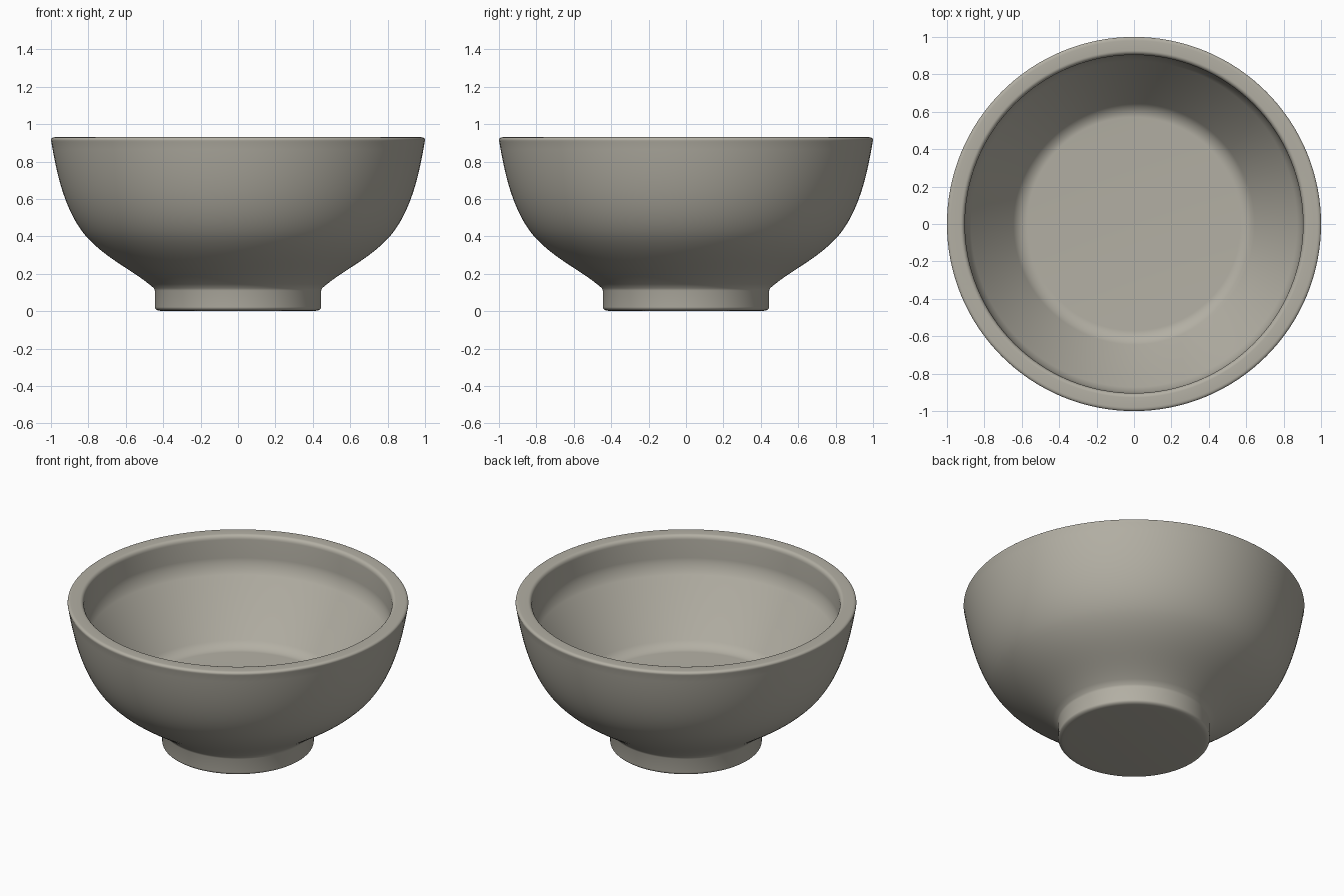
import bpy
import bmesh
from math import tau
from mathutils import Vector
from mathutils.geometry import interpolate_bezier

cube = bpy.data.objects.get("Cube")
if cube:
    bpy.data.objects.remove(cube, do_unlink=True)

SEGMENTS = 128

# Warm grey stoneware
clay = bpy.data.materials.new("warm grey clay")
clay.use_nodes = True
clay.diffuse_color = (0.45, 0.43, 0.37, 1)
bsdf = next(n for n in clay.node_tree.nodes if n.type == 'BSDF_PRINCIPLED')
bsdf.inputs["Base Color"].default_value = clay.diffuse_color
bsdf.inputs["Roughness"].default_value = 0.6


def curve(a, b, c, d, steps):
    """Points (radius, height) along one Bezier segment."""
    pts = interpolate_bezier(*(Vector((r, 0, z)) for r, z in (a, b, c, d)), steps)
    return [(p.x, p.z) for p in pts]


def corner(a, tip, b, steps=8):
    """Rounded corner from a to b around tip."""
    a, tip, b = Vector(a), Vector(tip), Vector(b)
    return curve(a, a.lerp(tip, 0.6), b.lerp(tip, 0.6), b, steps)


def lathe(name, profile):
    """Spin a profile that starts and ends on the axis into a closed solid."""
    bm = bmesh.new()
    verts = [bm.verts.new((r, 0, z)) for r, z in profile]
    edges = [bm.edges.new(pair) for pair in zip(verts, verts[1:])]
    bmesh.ops.spin(bm, geom=verts + edges, axis=(0, 0, 1), cent=(0, 0, 0),
                   angle=tau, steps=SEGMENTS, use_merge=True)
    bmesh.ops.remove_doubles(bm, verts=bm.verts, dist=0.0005)
    bmesh.ops.recalc_face_normals(bm, faces=bm.faces)
    mesh = bpy.data.meshes.new(name)
    bm.to_mesh(mesh)
    bm.free()
    mesh.materials.append(clay)
    obj = bpy.data.objects.new(name, mesh)
    bpy.context.collection.objects.link(obj)
    bpy.ops.object.select_all(action='DESELECT')
    obj.select_set(True)
    bpy.context.view_layer.objects.active = obj
    bpy.ops.object.shade_smooth_by_angle(angle=0.9)
    return obj


# Closed base and foot ring with a softened lower edge
foot = ([(0, 0), (0.39, 0)]
        + corner((0.415, 0.002), (0.444, 0.003), (0.445, 0.022))
        + [(0.445, 0.11)])
# Outer wall: shallow flare, then a steep rounded side
outer = (curve((0.45, 0.123), (0.56, 0.22), (0.70, 0.275), (0.812, 0.40), 14)
         + curve((0.812, 0.40), (0.915, 0.52), (0.965, 0.70), (0.998, 0.905), 16))
# Flat rim with rounded edges
rim = (corner((1.0, 0.912), (1.003, 0.93), (0.98, 0.93))
       + corner((0.928, 0.93), (0.905, 0.93), (0.904, 0.902)))
# Upright collar, straight sloping bowl, floor fillet and flat floor
inner = (corner((0.903, 0.785), (0.902, 0.735), (0.872, 0.69), 10)
         + corner((0.645, 0.372), (0.615, 0.33), (0.57, 0.33), 10)
         + [(0, 0.33)])

lathe("bowl", foot + outer + rim + inner)
